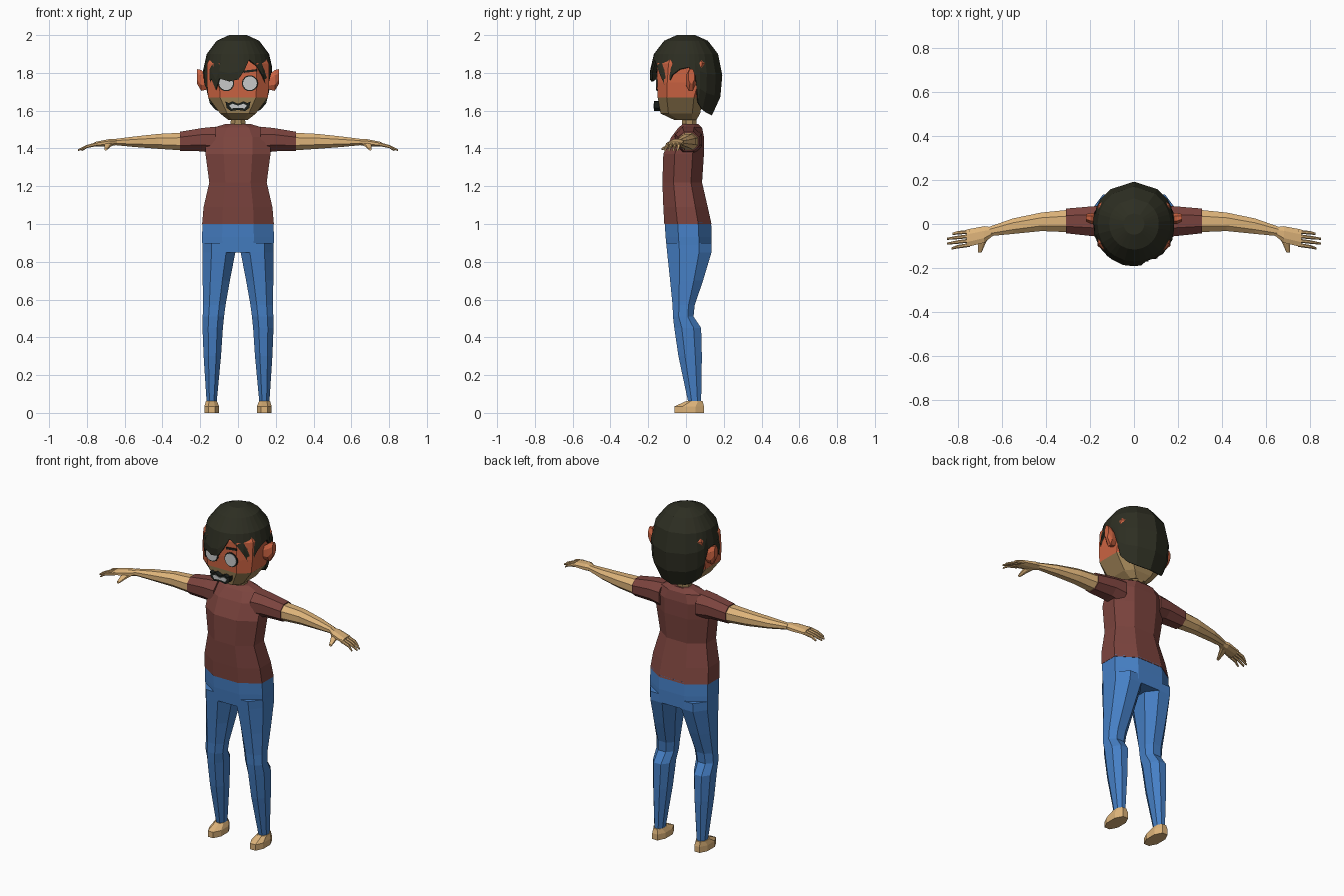
import bpy, bmesh, math
from mathutils import Vector

if "Cube" in bpy.data.objects:
    bpy.data.objects.remove(bpy.data.objects["Cube"])


def mat(name, r, g, b):
    m = bpy.data.materials.new(name)
    lin = [((c / 255 + 0.055) / 1.055) ** 2.4 for c in (r, g, b)]
    m.diffuse_color = (*lin, 1)
    m.use_nodes = True
    m.node_tree.nodes["Principled BSDF"].inputs["Base Color"].default_value = m.diffuse_color
    return m


SHIRT = mat("maroon cloth", 124, 68, 62)
DENIM = mat("blue denim", 70, 128, 198)
SKIN = mat("tan skin", 222, 180, 122)
FACE = mat("orange face", 205, 100, 66)
STUBBLE = mat("stubble", 165, 136, 90)
HAIR = mat("dark hair", 45, 46, 34)
WHITE = mat("eye grey", 200, 202, 202)
DARK = mat("dark outline", 28, 32, 28)


def loft(name, rings, mats, mirror=False, rule=None, caps=True):
    """Skin a list of closed rings; rule picks a material from the face centre."""
    bm = bmesh.new()
    vs = [[bm.verts.new(p) for p in r] for r in rings]
    n = len(rings[0])
    for a, b in zip(vs, vs[1:]):
        for i in range(n):
            j = (i + 1) % n
            bm.faces.new((a[i], a[j], b[j], b[i]))
    if caps:
        bm.faces.new(vs[0])
        bm.faces.new(vs[-1])
    bmesh.ops.recalc_face_normals(bm, faces=bm.faces)
    if rule:
        for f in bm.faces:
            f.material_index = rule(f.calc_center_median())
    me = bpy.data.meshes.new(name)
    bm.to_mesh(me)
    bm.free()
    for m in mats:
        me.materials.append(m)
    ob = bpy.data.objects.new(name, me)
    bpy.context.collection.objects.link(ob)
    if mirror:
        ob.modifiers.new("mirror", 'MIRROR').use_axis = (True, False, False)
    return ob


def octa(a0, a1, b0, b1, k=0.28):
    """Rectangle with cut corners, eight points."""
    ca, cb = (a1 - a0) * k, (b1 - b0) * k
    return [(a0 + ca, b0), (a1 - ca, b0), (a1, b0 + cb), (a1, b1 - cb),
            (a1 - ca, b1), (a0 + ca, b1), (a0, b1 - cb), (a0, b0 + cb)]


def stack_z(rows, k=0.28):
    """Rows of z, x0, x1, y0, y1."""
    return [[(a, b, z) for a, b in octa(x0, x1, y0, y1, k)] for z, x0, x1, y0, y1 in rows]


def stack_x(rows, k=0.28):
    """Rows of x, y0, y1, z0, z1."""
    return [[(x, a, b) for a, b in octa(y0, y1, z0, z1, k)] for x, y0, y1, z0, z1 in rows]


def wide(rows):
    return [(z, -w, w, f, b) for z, w, f, b in rows]


# Torso and sleeves
loft("shirt_body", stack_z(wide([
    (1.0, .19, -.115, .135), (1.09, .182, -.12, .115), (1.22, .152, -.125, .085),
    (1.37, .172, -.12, .095), (1.46, .172, -.078, .095), (1.51, .13, -.04, .085),
    (1.53, .065, -.015, .065)])), [SHIRT])
loft("sleeve", stack_x([(.12, -.06, .085, 1.37, 1.515), (.19, -.055, .08, 1.385, 1.508),
                        (.308, -.042, .07, 1.386, 1.488)]), [SHIRT], True)

# Arms, palms, fingers and thumbs
loft("arm", stack_x([(.30, -.037, .064, 1.39, 1.483), (.42, -.032, .052, 1.398, 1.477),
                     (.55, -.045, .025, 1.408, 1.463), (.655, -.055, -.012, 1.418, 1.45)]),
     [SKIN], True)
loft("palm", stack_x([(.64, -.053, -.015, 1.418, 1.45), (.68, -.085, -.01, 1.412, 1.45),
                      (.76, -.105, -.025, 1.41, 1.434)]), [SKIN], True)
for i, tip in enumerate((.825, .848, .848, .828)):
    y0, y1 = -.035 - .02 * i, -.045 - .022 * i
    loft("finger_%d" % (i + 1), stack_x([
        (.745, y0 - .009, y0 + .009, 1.413, 1.433),
        (.80, (y0 + y1) / 2 - .008, (y0 + y1) / 2 + .008, 1.402, 1.419),
        (tip, y1 - .005, y1 + .005, 1.386, 1.396)]), [SKIN], True)
loft("thumb", [[(a, y, b) for a, b in octa(x0, x1, z0, z1)] for y, x0, x1, z0, z1 in (
    (-.05, .655, .70, 1.413, 1.443), (-.09, .675, .708, 1.402, 1.426),
    (-.13, .692, .708, 1.39, 1.402))], [SKIN], True)

# Trousers and feet
loft("hips", stack_z(wide([(1.01, .188, -.113, .133), (.93, .19, -.108, .136),
                           (.85, .188, -.1, .135)])), [DENIM])
loft("trouser_leg", stack_z([
    (.90, .01, .189, -.105, .135), (.85, .014, .189, -.1, .135), (.70, .043, .187, -.084, .09),
    (.57, .066, .185, -.071, .046), (.51, .074, .187, -.069, .04), (.45, .08, .188, -.062, .08),
    (.30, .09, .182, -.04, .084), (.055, .113, .166, .012, .08)]), [DENIM], True)
loft("foot", stack_z([(0, .1, .178, -.06, .095), (.035, .1, .178, -.06, .095),
                      (.062, .112, .17, .0, .088)]), [SKIN], True)

# Neck, head and ears
loft("neck", stack_z(wide([(1.49, .042, -.02, .055), (1.58, .036, -.02, .055)])), [STUBBLE])
loft("head", stack_z(wide([
    (1.55, .05, -.06, .055), (1.585, .095, -.135, .075), (1.67, .158, -.15, .09),
    (1.75, .165, -.154, .12), (1.85, .163, -.152, .145), (1.94, .11, -.10, .10)]), .2),
    [STUBBLE, FACE], rule=lambda c: int(c.z > 1.66))
loft("ear", stack_x([(.15, .0, .045, 1.715, 1.78), (.195, .0, .05, 1.705, 1.815),
                     (.218, .012, .045, 1.745, 1.82)]), [FACE], True)

# Hair: columns of angle from the front and lower edge height
EDGE = [(-105, 1.80), (-90, 1.81), (-75, 1.74), (-60, 1.70), (-50, 1.77), (-40, 1.71),
        (-32, 1.77), (-15, 1.755), (0, 1.765), (10, 1.81), (20, 1.87), (32, 1.84), (45, 1.785),
        (57, 1.71), (68, 1.79), (80, 1.82), (95, 1.83), (105, 1.78), (113, 1.64), (125, 1.605),
        (145, 1.585), (180, 1.575), (215, 1.585), (235, 1.605), (247, 1.64)]
PROFILE = [(1.57, .70), (1.68, .96), (1.80, 1.0), (1.90, .88), (1.97, .60), (2.0, .25)]


def hair_width(z):
    for (z0, s0), (z1, s1) in zip(PROFILE, PROFILE[1:]):
        if z <= z1:
            return s0 + (s1 - s0) * (z - z0) / (z1 - z0)
    return PROFILE[-1][1]


def hair_point(angle, z):
    a, s = math.radians(angle), hair_width(z)
    return (.188 * s * math.sin(a), -.193 * s * math.cos(a), z)


levels = [lambda b: 2.0, lambda b: 1.97, lambda b: 1.90,
          lambda b: 1.90 + (b - 1.90) * .35, lambda b: 1.90 + (b - 1.90) * .7, lambda b: b]
hair = loft("hair", [[hair_point(a, f(b)) for a, b in EDGE] for f in levels],
            [HAIR], caps=False)
bm = bmesh.new()
bm.from_mesh(hair.data)
bmesh.ops.holes_fill(bm, edges=[e for e in bm.edges if e.is_boundary
                                and all(v.co.z > 1.99 for v in e.verts)], sides=0)
bmesh.ops.recalc_face_normals(bm, faces=bm.faces)
bm.to_mesh(hair.data)
bm.free()
solid = hair.modifiers.new("thickness", 'SOLIDIFY')
solid.thickness, solid.offset = .012, -1


# Face details
def plate(name, pts, y0, y1, m, mirror=False):
    return loft(name, [[(x, y, z) for x, z in pts] for y in (y0, y1)], [m], mirror)


def disc(r, n=14):
    return [(.063 + r * math.cos(math.tau * i / n), 1.745 + r * math.sin(math.tau * i / n))
            for i in range(n)]


def both(half):
    return half + [(-x, z) for x, z in reversed(half) if x > 0]


plate("eye_rim", disc(.043), -.150, -.157, DARK, True)
plate("eye", disc(.037), -.152, -.160, WHITE, True)
plate("eyebrow", [(.03, 1.80), (.10, 1.808), (.10, 1.82), (.03, 1.812)], -.150, -.158, DARK, True)
lips = [(0, 1.636), (.03, 1.65), (.048, 1.64), (.066, 1.648), (.06, 1.615), (.038, 1.598),
        (.0, 1.604)]
teeth = [(0, 1.627), (.03, 1.637), (.047, 1.628), (.036, 1.612), (.0, 1.615)]
plate("mouth_rim", both(lips), -.135, -.170, DARK)
plate("teeth", both(teeth), -.166, -.173, WHITE)
